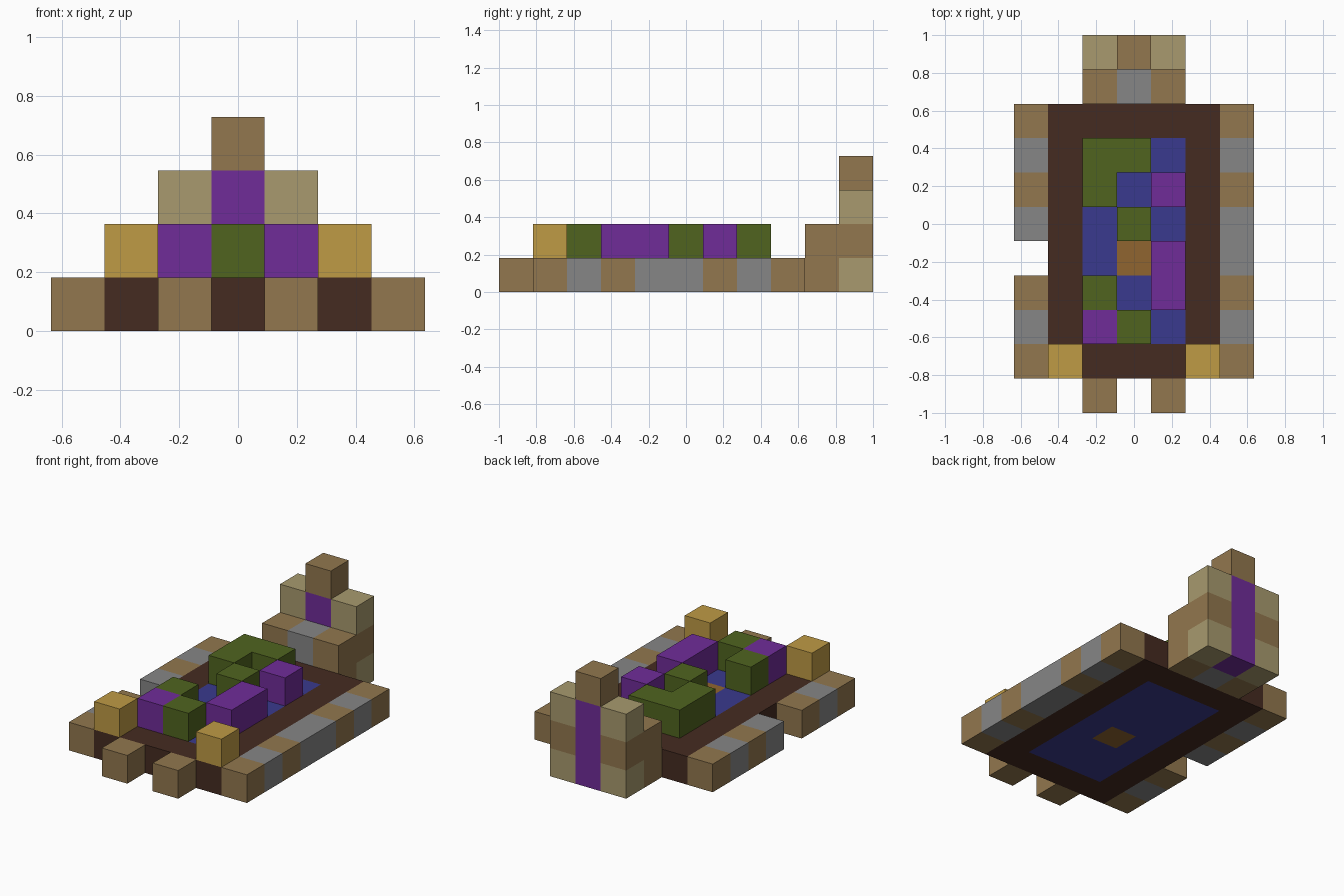
import bpy
import bmesh
from mathutils import Vector

cube = bpy.data.objects.get("Cube")
if cube:
    bpy.data.objects.remove(cube, do_unlink=True)

UNIT = 2 / 11          # edge of one block
ORIGIN = Vector((-3.5, -5.5, 0))

# Letter used in the plans -> colour name and hex value
PALETTE = {
    "B": ("brown", "92774E"),
    "D": ("dark brown", "452B21"),
    "S": ("stone grey", "868686"),
    "T": ("tan", "A89A6E"),
    "G": ("gold", "BF9B45"),
    "P": ("purple", "702C99"),
    "L": ("leaf green", "50641F"),
    "W": ("water blue", "3A3A8E"),
    "O": ("ochre", "906530"),
}


def linear(code):
    values = [int(code[i:i + 2], 16) / 255 for i in (0, 2, 4)]
    return [c / 12.92 if c < 0.04 else ((c + 0.055) / 1.055) ** 2.4 for c in values]


def make_material(name, code):
    mat = bpy.data.materials.new(name)
    mat.use_nodes = True
    colour = (*linear(code), 1)
    mat.diffuse_color = colour
    bsdf = mat.node_tree.nodes["Principled BSDF"]
    bsdf.inputs["Base Color"].default_value = colour
    bsdf.inputs["Roughness"].default_value = 0.9
    return mat


MATERIALS = {key: make_material(*entry) for key, entry in PALETTE.items()}


def read_plan(rows, level):
    """Turn plan rows, listed from back to front, into block cells."""
    return {(x, y, level): key
            for y, row in enumerate(reversed(rows))
            for x, key in enumerate(row) if key in PALETTE}


def build_blocks(name, cells):
    """Skin the outer faces of a set of blocks as one object."""
    keys = sorted(set(cells.values()))
    bm = bmesh.new()
    for cell, key in cells.items():
        base = Vector(cell)
        for axis in range(3):
            d, u, v = (Vector([float(i == (axis + k) % 3) for i in range(3)])
                       for k in range(3))
            for sign in (-1, 1):
                if tuple(int(c) for c in base + d * sign) in cells:
                    continue
                start = base + d if sign > 0 else base
                corners = [start, start + u, start + u + v, start + v]
                if sign < 0:
                    corners.reverse()
                face = bm.faces.new([bm.verts.new((c + ORIGIN) * UNIT) for c in corners])
                face.material_index = keys.index(key)
    bmesh.ops.remove_doubles(bm, verts=bm.verts[:], dist=UNIT / 100)
    mesh = bpy.data.meshes.new(name)
    bm.to_mesh(mesh)
    bm.free()
    for key in keys:
        mesh.materials.append(MATERIALS[key])
    obj = bpy.data.objects.new(name, mesh)
    bpy.context.collection.objects.link(obj)


# Ground level: front steps, outer wall, floor frame, pool
ground = read_plan([
    ".......",
    ".......",
    "BDDDDDB",
    "SDWWWDS",
    "BDWWWDB",
    "SDWWWDS",
    ".DWODS"[:3] + "OWDS",
    "BDWWWDB",
    "SDWWWDS",
    "BDDDDDB",
    "..B.B..",
], 0)

# Plants and corner posts standing on the ground level
upper = read_plan([
    ".......",
    ".......",
    ".......",
    "..LL...",
    "..L.P..",
    "...L...",
    "....P..",
    "..L.P..",
    "..PL...",
    ".G...G.",
    ".......",
], 1)

# Tower at the back, one plan per level
tower = {}
for level, rows in enumerate([("TPT", "BSB"), ("BPB", "BSB"), ("TPT",), (".B.",)]):
    for step, row in enumerate(rows):
        for x, key in enumerate(row):
            if key in PALETTE:
                tower[x + 2, 10 - step, level] = key


def pick(cells, letters, rule=lambda cell: True):
    return {c: k for c, k in cells.items() if k in letters and rule(c)}


build_blocks("floor_frame", pick(ground, "D"))
build_blocks("pool", pick(ground, "WO"))
build_blocks("outer_wall", pick(ground, "BS", lambda c: c[1] > 0))
build_blocks("front_steps", pick(ground, "B", lambda c: c[1] == 0))
build_blocks("corner_posts", pick(upper, "G"))
build_blocks("green_plants", pick(upper, "L"))
build_blocks("purple_flowers", pick(upper, "P"))
build_blocks("tower", tower)
